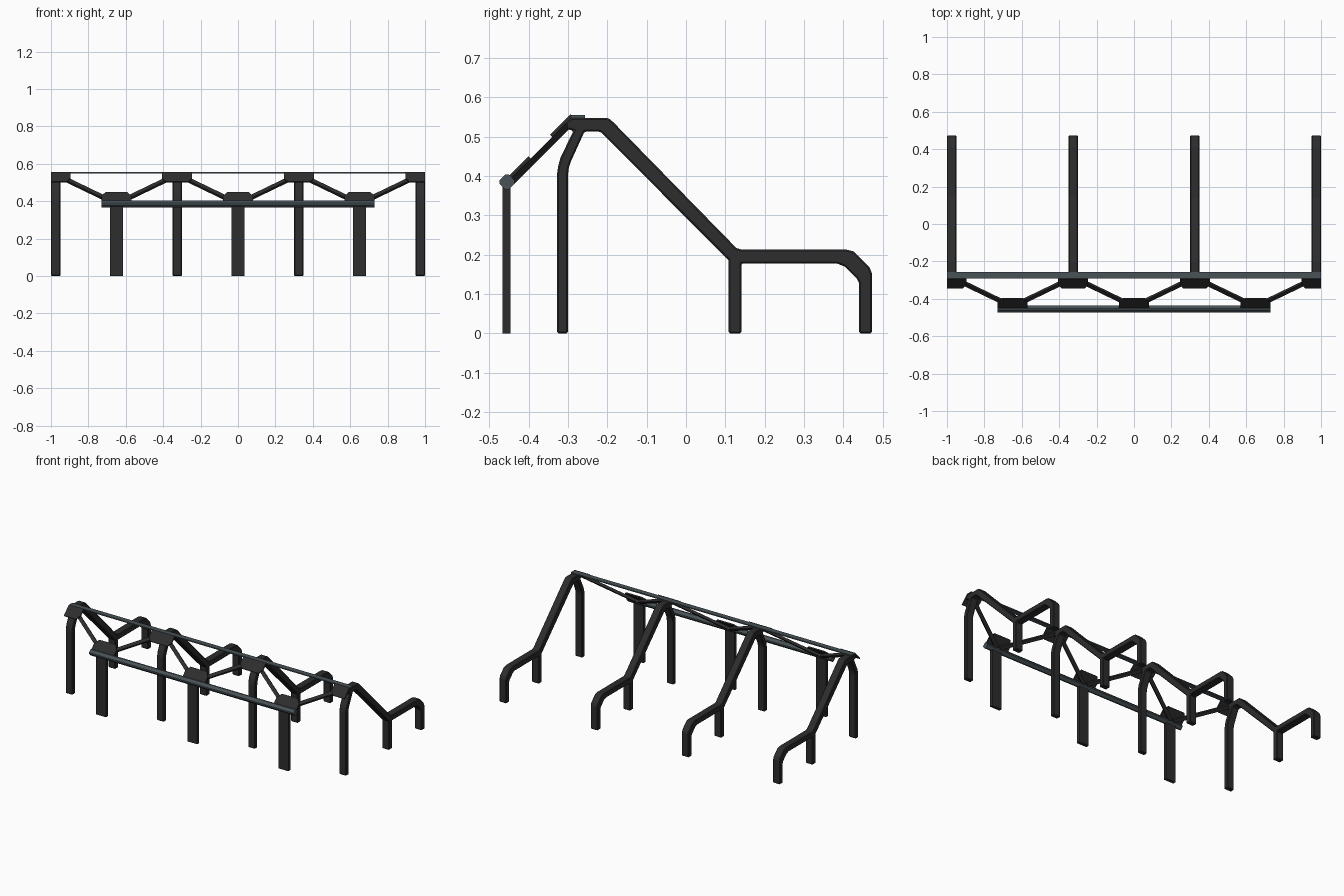
import bpy, bmesh, math
from mathutils import Matrix, Vector

if "Cube" in bpy.data.objects:
    bpy.data.objects.remove(bpy.data.objects["Cube"])


def material(name, rgb):
    m = bpy.data.materials.new(name)
    m.diffuse_color = (*rgb, 1)
    m.use_nodes = True
    m.node_tree.nodes["Principled BSDF"].inputs["Base Color"].default_value = m.diffuse_color
    return m


DARK = material("dark_steel", (0.026, 0.026, 0.026))
SLATE = material("slate_steel", (0.065, 0.085, 0.095))


def prism(name, pts, lo, hi, frame, mat, bevel=0):
    """Extrude a 2D outline from lo to hi along the third axis of frame."""
    bm = bmesh.new()
    face = bm.faces.new([bm.verts.new(frame @ Vector((u, v, lo))) for u, v in pts])
    n = (frame @ Vector((0, 0, 1))) - (frame @ Vector((0, 0, 0)))
    ext = bmesh.ops.extrude_face_region(bm, geom=[face])["geom"]
    bmesh.ops.translate(bm, verts=[g for g in ext if isinstance(g, bmesh.types.BMVert)],
                        vec=n * (hi - lo))
    if not face.is_valid or len(bm.faces) == len(pts) + 1:
        bmesh.ops.holes_fill(bm, edges=bm.edges)
    bmesh.ops.recalc_face_normals(bm, faces=bm.faces)
    me = bpy.data.meshes.new(name)
    bm.to_mesh(me)
    bm.free()
    me.materials.append(mat)
    ob = bpy.data.objects.new(name, me)
    bpy.context.collection.objects.link(ob)
    if bevel:
        b = ob.modifiers.new("edge_chamfer", "BEVEL")
        b.width, b.segments, b.limit_method = bevel, 1, "ANGLE"
        b.angle_limit = math.radians(60)
    return ob


def axes(origin, a, b, c):
    m = Matrix((a, b, c)).transposed().to_4x4()
    m.translation = origin
    return m


R = math.sqrt(0.5)
SIDE = axes((0, 0, 0), (0, 1, 0), (0, 0, 1), (1, 0, 0))              # y, z outline
SLOPE = axes((0, -0.45, 0.389), (1, 0, 0), (0, R, R), (0, -R, R))    # sloped truss plane
FLAT = Matrix.Identity(4)

# Four side frames: bent tube running from the top down to the rear step
frame_profile = [
    (-0.292, 0.548), (-0.204, 0.548), (-0.194, 0.545), (-0.185, 0.537),
    (0.128, 0.217), (0.141, 0.213), (0.408, 0.213), (0.427, 0.208),
    (0.466, 0.169), (0.473, 0.152), (0.473, 0), (0.440, 0), (0.440, 0.127),
    (0.435, 0.138), (0.403, 0.170), (0.383, 0.178), (0.141, 0.178),
    (0.141, 0), (0.108, 0), (0.108, 0.186), (-0.215, 0.510), (-0.222, 0.513),
    (-0.258, 0.513), (-0.293, 0.436), (-0.298, 0.420), (-0.300, 0.404),
    (-0.300, 0), (-0.328, 0), (-0.328, 0.404), (-0.325, 0.425),
    (-0.319, 0.447), (-0.286, 0.515), (-0.305, 0.520), (-0.305, 0.536)]
frame_x = [-0.975, -0.325, 0.325, 0.975]
for x in frame_x:
    prism("side_frame", frame_profile, x - 0.025, x + 0.025, SIDE, DARK, 0.004)

# Front legs below the lower rail
leg_x = [-0.65, 0, 0.65]
for x in leg_x:
    prism("front_leg", [(-0.466, 0), (-0.446, 0), (-0.446, 0.38), (-0.466, 0.38)],
          x - 0.035, x + 0.035, SIDE, DARK)

# Lower rail: chamfered square bar turned 45 degrees
h, c = 0.0165, 0.006
k = h - c
octagon = [(h, -k), (h, k), (k, h), (-k, h), (-h, k), (-h, -k), (-k, -h), (k, -h)]
rail = [(-0.455 + (a - b) * R, 0.385 + (a + b) * R) for a, b in octagon]
prism("lower_rail", rail, -0.73, 0.73, SIDE, SLATE)

# Upper rail: flat strip over the frames
prism("upper_rail", [(-0.291, 0.548), (-0.257, 0.548), (-0.257, 0.555), (-0.291, 0.555)],
      -1, 1, SIDE, SLATE)

# Lower gusset plates
for x in leg_x:
    prism("lower_gusset", [(x - 0.08, 0.004), (x + 0.08, 0.004), (x + 0.08, 0.048),
                           (x + 0.057, 0.078), (x - 0.057, 0.078), (x - 0.08, 0.048)],
          0, 0.008, SLOPE, DARK)

# Upper gusset plates, cut off flush at both ends
for x in frame_x:
    l, r = max(x - 0.08, -1), min(x + 0.08, 1)
    lt, rt = max(x - 0.06, -1), min(x + 0.06, 1)
    prism("upper_gusset", [(lt, 0.156), (rt, 0.156), (r, 0.184), (r, 0.229),
                           (l, 0.229), (l, 0.184)] if -1 < l and r < 1 else
          ([(-1, 0.156), (rt, 0.156), (r, 0.184), (r, 0.229), (-1, 0.229)] if x < 0 else
           [(lt, 0.156), (1, 0.156), (1, 0.229), (l, 0.229), (l, 0.184)]),
          0, 0.008, SLOPE, DARK)

# Zigzag truss braces between upper and lower nodes
for x in leg_x:
    for s in (-1, 1):
        a, b = Vector((x + s * 0.012, 0.012)), Vector((x + s * 0.313, 0.217))
        d = (b - a).normalized()
        w = Vector((-d.y, d.x)) * 0.011
        prism("truss_brace", [a - w, b - w, b + w, a + w], -0.016, 0, SLOPE, DARK)
